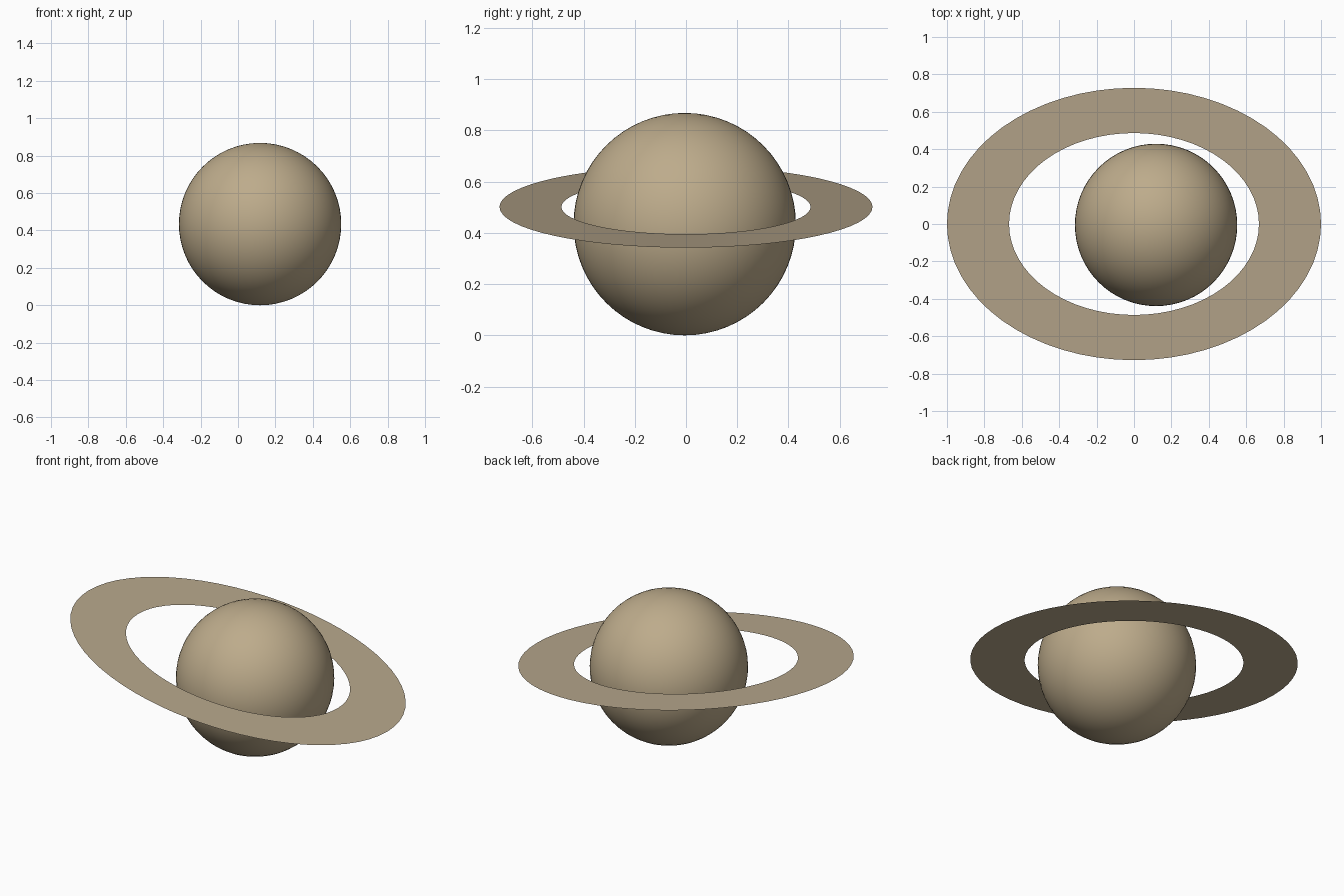
import bpy, bmesh, math

if "Cube" in bpy.data.objects:
    bpy.data.objects.remove(bpy.data.objects["Cube"])


def material(name, rgb):
    mat = bpy.data.materials.new(name)
    mat.diffuse_color = (*rgb, 1)
    mat.use_nodes = True
    mat.node_tree.nodes["Principled BSDF"].inputs["Base Color"].default_value = mat.diffuse_color
    return mat


def add_object(name, bm, mat):
    mesh = bpy.data.meshes.new(name)
    bm.to_mesh(mesh)
    bm.free()
    mesh.materials.append(mat)
    obj = bpy.data.objects.new(name, mesh)
    bpy.context.collection.objects.link(obj)
    return obj


sand = material("sand", (0.51, 0.41, 0.26))
dusty_tan = material("dusty tan", (0.47, 0.385, 0.26))

# Planet: smooth ball resting on the ground, slightly off the ring's centre
bm = bmesh.new()
bmesh.ops.create_uvsphere(bm, u_segments=64, v_segments=32, radius=0.434)
for face in bm.faces:
    face.smooth = True
planet = add_object("planet", bm, sand)
planet.location = (0.118, -0.005, 0.434)

# Ring: flat elliptical band, a single sheet tilted down towards +x
SEGMENTS = 64
TILT = math.atan(0.159)
HALF_LENGTH, HALF_WIDTH, INNER = 1 / math.cos(TILT), 0.728, 0.668
bm = bmesh.new()
loops = []
for scale in (INNER, 1):
    loops.append([bm.verts.new((scale * HALF_LENGTH * math.cos(a), scale * HALF_WIDTH * math.sin(a), 0))
                  for a in (math.tau * i / SEGMENTS for i in range(SEGMENTS))])
inner, outer = loops
for i in range(SEGMENTS):
    j = (i + 1) % SEGMENTS
    bm.faces.new((inner[i], outer[i], outer[j], inner[j]))
ring = add_object("ring", bm, dusty_tan)
ring.location = (0, 0, 0.501)
ring.rotation_euler = (0, TILT, 0)
